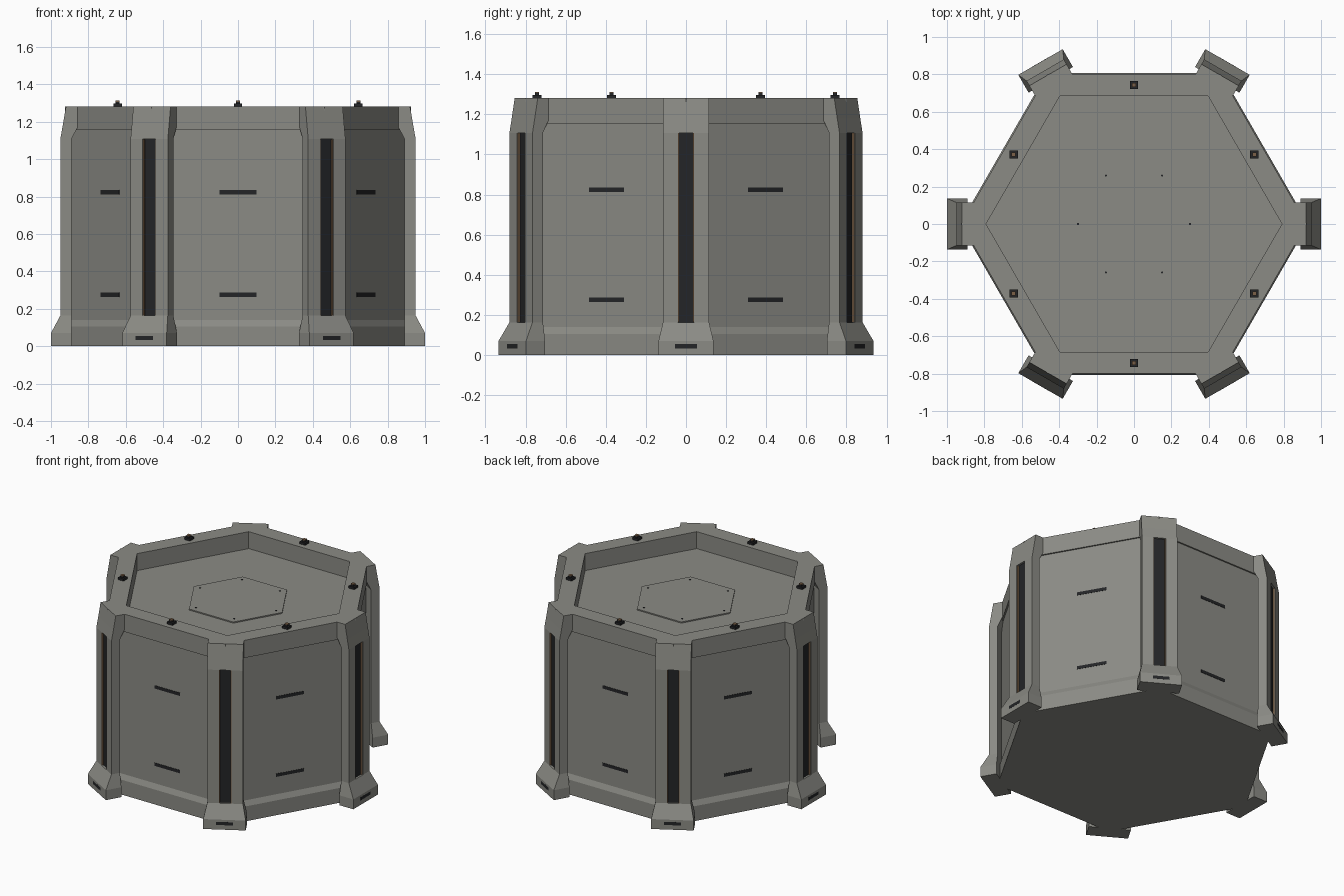
import bpy, bmesh, math
from mathutils import Matrix, Vector

if "Cube" in bpy.data.objects:
    bpy.data.objects.remove(bpy.data.objects["Cube"])


def material(name, rgb):
    m = bpy.data.materials.new(name)
    m.diffuse_color = (*rgb, 1)
    m.use_nodes = True
    m.node_tree.nodes["Principled BSDF"].inputs["Base Color"].default_value = m.diffuse_color
    return m


GREY = material("warm grey metal", (0.26, 0.26, 0.235))
DARK = material("near black", (0.017, 0.018, 0.020))
BRONZE = material("dull bronze", (0.20, 0.12, 0.065))


def finish(bm, name, mat, angle=0.0):
    bmesh.ops.remove_doubles(bm, verts=bm.verts, dist=1e-5)
    bmesh.ops.recalc_face_normals(bm, faces=bm.faces)
    me = bpy.data.meshes.new(name)
    bm.to_mesh(me)
    bm.free()
    me.materials.append(mat)
    ob = bpy.data.objects.new(name, me)
    ob.rotation_euler.z = angle
    bpy.context.collection.objects.link(ob)
    return ob


def loft(name, rings, mat, angle=0.0):
    """Skin a stack of equal-length closed rings and cap both ends."""
    bm = bmesh.new()
    vs = [[bm.verts.new(p) for p in ring] for ring in rings]
    n = len(vs[0])
    for a, b in zip(vs, vs[1:]):
        for i in range(n):
            j = (i + 1) % n
            bm.faces.new((a[i], a[j], b[j], b[i]))
    bm.faces.new(vs[0][::-1])
    bm.faces.new(vs[-1])
    return finish(bm, name, mat, angle)


def box(name, lo, hi, mat, angle=0.0):
    bm = bmesh.new()
    lo, hi = Vector(lo), Vector(hi)
    bmesh.ops.create_cube(bm, size=1, matrix=Matrix.Translation((lo + hi) / 2)
                          @ Matrix.Diagonal((*(hi - lo), 1)))
    return finish(bm, name, mat, angle)


def hexagon(apothem, z):
    r = apothem / math.cos(math.pi / 6)
    return [(r * math.cos(i * math.pi / 3), r * math.sin(i * math.pi / 3), z) for i in range(6)]


# Hexagonal body: skirt, wall, raised rim and sunken roof in one profile
BODY = [(.807, 0), (.807, .105), (.79, .14), (.79, 1.155), (.80, 1.155),
        (.80, 1.28), (.685, 1.28), (.685, 1.16)]
loft("hexagonal_body", [hexagon(a, z) for a, z in BODY], GREY)

# Roof hatch
loft("roof_hatch", [hexagon(.30, 1.155), hexagon(.30, 1.168)], GREY)

SLOT, DEPTH = .04, .018


def pillar_ring(z, r_in, r_out, w, d):
    s = SLOT
    return [(r_in, -w, z), (r_out, -w, z), (r_out, -s, z), (r_out - d, -s, z),
            (r_out - d, s, z), (r_out, s, z), (r_out, w, z), (r_in, w, z)]


# z, inner radius, outer radius, half width, slot depth
PILLAR = [(0, .89, 1.0, .137, 0), (.07, .89, 1.0, .137, 0), (.163, .89, .95, .115, 0),
          (.163, .89, .95, .115, DEPTH), (1.107, .89, .95, .115, DEPTH),
          (1.107, .89, .95, .115, 0), (1.18, .853, .937, .115, 0), (1.28, .853, .92, .115, 0)]

for k in range(6):
    corner = k * math.pi / 3
    side = corner + math.pi / 6
    # Corner pillar with foot, recessed dark panel, bronze edge strips
    loft(f"corner_pillar_{k}", [pillar_ring(*p) for p in PILLAR], GREY, corner)
    floor = .95 - DEPTH
    box(f"pillar_panel_{k}", (floor - .002, -SLOT, .163), (floor + .004, SLOT, 1.107), DARK, corner)
    for s in (-1, 1):
        ys = sorted((s * SLOT, s * (SLOT - .005)))
        box(f"pillar_edge_strip_{k}_{s}", (floor, ys[0], .164), (.947, ys[1], 1.106), BRONZE, corner)
    # Foot slot
    box(f"foot_slot_{k}", (.996, -.054, .032), (1.0005, .054, .054), DARK, corner)
    # Wall slots
    for z in (.275, .823):
        box(f"wall_slot_{k}_{z}", (.786, -.10, z - .011), (.792, .10, z + .011), DARK, side)
    # Rim beacon, square to the axes
    x, y = .743 * math.cos(side), .743 * math.sin(side)
    box(f"beacon_base_{k}", (x - .022, y - .022, 1.279), (x + .022, y + .022, 1.296), DARK)
    box(f"beacon_stem_{k}", (x - .011, y - .011, 1.295), (x + .011, y + .011, 1.306), DARK)
    box(f"beacon_lamp_{k}", (x - .011, y - .011, 1.306), (x + .011, y + .011, 1.312), BRONZE)
    # Hatch bolt
    box(f"hatch_bolt_{k}", (.294, -.005, 1.165), (.304, .005, 1.171), DARK, corner)
